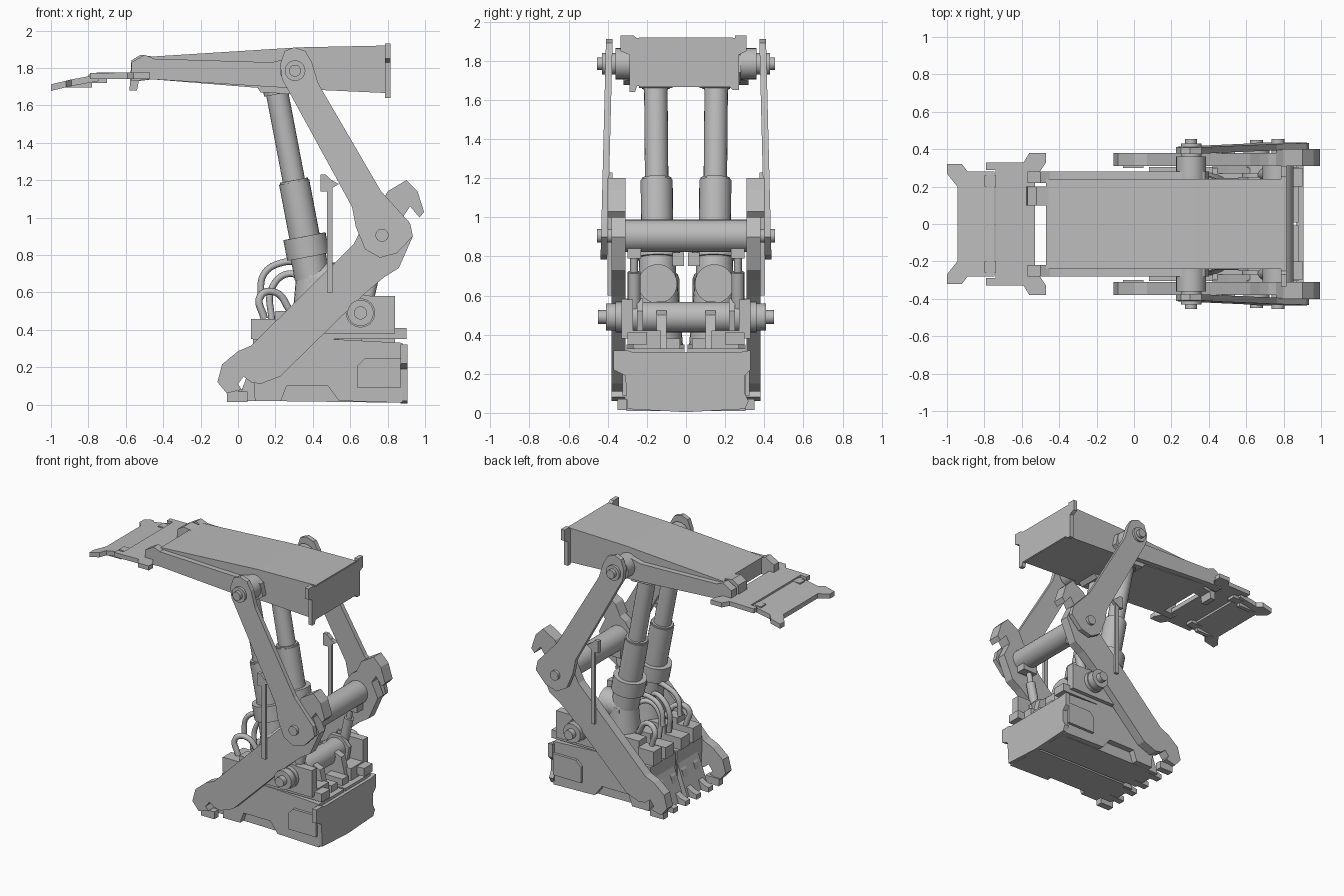
import bpy, bmesh, math
from mathutils import Vector

if "Cube" in bpy.data.objects:
    bpy.data.objects.remove(bpy.data.objects["Cube"])

steel = bpy.data.materials.new("steel_grey")
steel.diffuse_color = (0.5, 0.5, 0.5, 1)
steel.use_nodes = True
steel.node_tree.nodes["Principled BSDF"].inputs["Base Color"].default_value = steel.diffuse_color


def finish(name, bm, mirror=False, smooth=False):
    bmesh.ops.recalc_face_normals(bm, faces=bm.faces[:])
    me = bpy.data.meshes.new(name)
    bm.to_mesh(me)
    bm.free()
    me.materials.append(steel)
    ob = bpy.data.objects.new(name, me)
    bpy.context.collection.objects.link(ob)
    if smooth:
        bpy.ops.object.select_all(action='DESELECT')
        ob.select_set(True)
        bpy.context.view_layer.objects.active = ob
        bpy.ops.object.shade_smooth_by_angle(angle=math.radians(40))
    if mirror:
        m = ob.modifiers.new("mirror", 'MIRROR')
        m.use_axis = (False, True, False)
        m.use_mirror_merge = False
    return ob


def prism(name, pts, a, b, axis='y', mirror=False, warp=None):
    """Extrude an outline from a to b along an axis."""
    put = {'x': lambda p, t: (t, p[0], p[1]),
           'y': lambda p, t: (p[0], t, p[1]),
           'z': lambda p, t: (p[0], p[1], t)}[axis]
    bm = bmesh.new()
    lo = [bm.verts.new(put(p, a)) for p in pts]
    hi = [bm.verts.new(put(p, b)) for p in pts]
    bm.faces.new(lo)
    bm.faces.new(hi[::-1])
    n = len(pts)
    for i in range(n):
        j = (i + 1) % n
        bm.faces.new((lo[i], lo[j], hi[j], hi[i]))
    if warp:
        for v in bm.verts:
            v.co = warp(v.co)
    return finish(name, bm, mirror)


def box(name, x, y, z, mirror=False):
    return prism(name, [(x[0], z[0]), (x[1], z[0]), (x[1], z[1]), (x[0], z[1])],
                 y[0], y[1], 'y', mirror)


def rod(name, p, q, r, mirror=False, r2=None, n=24):
    p, q = Vector(p), Vector(q)
    bm = bmesh.new()
    bmesh.ops.create_cone(bm, cap_ends=True, segments=n, radius1=r,
                          radius2=r if r2 is None else r2, depth=(q - p).length)
    rot = (q - p).to_track_quat('Z', 'Y')
    for v in bm.verts:
        v.co = rot @ v.co + (p + q) / 2
    return finish(name, bm, mirror, True)


def hose(name, pts, r):
    cu = bpy.data.curves.new(name, 'CURVE')
    cu.dimensions = '3D'
    cu.bevel_depth, cu.bevel_resolution, cu.resolution_u = r, 2, 6
    cu.use_fill_caps = True
    sp = cu.splines.new('BEZIER')
    sp.bezier_points.add(len(pts) - 1)
    for bp, p in zip(sp.bezier_points, pts):
        bp.co = p
        bp.handle_left_type = bp.handle_right_type = 'AUTO'
    cu.materials.append(steel)
    ob = bpy.data.objects.new(name, cu)
    bpy.context.collection.objects.link(ob)
    bpy.ops.object.select_all(action='DESELECT')
    ob.select_set(True)
    bpy.context.view_layer.objects.active = ob
    bpy.ops.object.convert(target='MESH')


# Base: two pontoons, notched skirts, rear plate
prism("pontoon", [(.09, .02), (.88, .01), (.88, .33), (.68, .33), (.5, .35), (.08, .35)],
      .008, .26, mirror=True)
prism("base_skirt", [(.09, .02), (.23, .02), (.26, .1), (.48, .1), (.54, .02), (.88, .01),
                     (.88, .33), (.5, .35), (.08, .35)], .26, .305, mirror=True)
prism("skirt_rear_panel", [(.64, .09), (.87, .09), (.87, .25), (.68, .25), (.64, .21)],
      .305, .325, mirror=True)
prism("base_rear_plate", [(-.3, .02), (-.02, .005), (.02, .005), (.3, .02), (.32, .06),
                          (.3, .1), (.3, .19), (.33, .22), (.33, .32), (.27, .31), (-.27, .31),
                          (-.3, .32), (-.37, .32), (-.37, .22), (-.31, .19)], .87, .905, 'x')
box("deck_ledge", (.42, .9), (.2, .3), (.35, .41), True)
prism("pivot_pedestal", [(.42, .38), (.84, .38), (.84, .58), (.62, .58), (.5, .47)],
      .27, .33, mirror=True)
prism("inner_pedestal", [(.45, .33), (.82, .33), (.78, .5), (.62, .57), (.5, .5)],
      .1, .15, mirror=True)
box("deck_block", (.66, .84), (.13, .27), (.33, .42), True)
box("deck_small_block", (.7, .84), (.03, .1), (.33, .38), True)

# Control boxes and toes at the front of the base
for y in (.04, .18):
    box("control_box", (.07, .2), (y, y + .1), (.35, .43 + y * .15), True)
    box("valve_block", (.2, .34), (y, y + .09), (.35, .5), True)
    prism("front_toe", [(-.06, .015), (.1, .02), (.1, .26), (.06, .2), (.03, .09),
                        (-.02, .06), (-.06, .05)], y, y + .05, mirror=True)
prism("front_slope", [(.0, .02), (.1, .02), (.1, .3)], .02, .26, mirror=True)

# Lower arms with hooks and connecting tubes
prism("lower_arm", [(-.11, .12), (-.085, .215), (0, .285), (.07, .315), (.62, .86),
                    (.67, .96), (.72, 1.03), (.8, 1.08), (.86, 1.06), (.935, .9),
                    (.86, .73), (.78, .68), (.68, .595), (.225, .15), (.12, .11),
                    (.07, .12), (.03, .15), (0, .11), (.02, .08), (-.06, .06)],
      .31, .38, mirror=True)
prism("arm_hook", [(.76, 1.06), (.8, 1.14), (.9, 1.2), (.96, 1.14), (.995, 1.03),
                   (.97, 1.0), (.92, 1.06), (.88, 1.0)], .31, .4, mirror=True)
box("toe_bracket", (-.06, .05), (.3, .35), (.015, .07), True)
rod("upper_cross_tube", (.77, -.36, .905), (.77, .36, .905), .083)
rod("lower_cross_tube", (.655, -.36, .49), (.655, .36, .49), .078)
rod("lower_pin_boss", (.655, .33, .49), (.655, .41, .49), .07, True)
rod("lower_pin", (.655, .4, .49), (.655, .45, .49), .035, True)
for y in (.22, .3):
    prism("tube_lug", [(.6, .4), (.74, .4), (.76, .52), (.7, .585), (.61, .585), (.56, .5)],
          y, y + .03, mirror=True)

# Upper links, leaning slightly outward toward the bottom
prism("upper_link", [(.28, 1.66), (.61, 1.056), (.63, .95), (.68, .83), (.76, .785),
                     (.85, .81), (.935, .9), (.92, .97), (.765, 1.14), (.43, 1.715),
                     (.395, 1.83), (.36, 1.89), (.3, 1.91), (.25, 1.89), (.225, 1.82),
                     (.235, 1.74)], .378, .412, mirror=True,
      warp=lambda c: Vector((c.x, c.y + (1.785 - c.z) * .025, c.z)))
rod("link_lower_pin", (.77, .36, .905), (.77, .455, .905), .035, True)
rod("link_upper_boss", (.305, .24, 1.785), (.305, .36, 1.785), .08, True)
rod("link_upper_washer", (.305, .36, 1.785), (.305, .43, 1.785), .055, True)
rod("link_upper_pin", (.305, .42, 1.785), (.305, .455, 1.785), .032, True)

# Indicator rods outside the arms
box("indicator_rod", (.475, .505), (.38, .4), (.6, 1.2), True)
prism("indicator_flag", [(.44, 1.14), (.475, 1.14), (.54, 1.18), (.5, 1.2), (.47, 1.23),
                         (.44, 1.23)], .375, .405, mirror=True)

# Hydraulic legs
A, B = Vector((.195, .155, 1.74)), Vector((.405, .145, .64))


def leg(z):
    return A.lerp(B, (A.z - z) / (A.z - B.z))


rod("leg_head", leg(1.74), leg(1.66), .072, True)
rod("leg_piston", leg(1.68), leg(1.18), .06, True)
rod("leg_gland", leg(1.2), leg(1.17), .076, True)
rod("leg_barrel", leg(1.19), leg(.7), .082, True)
rod("leg_collar", leg(.9), leg(.79), .115, True)
rod("leg_foot", leg(.8), leg(.68), .095, True)
rod("leg_socket", (.41, .145, .68), (.41, .145, .34), .1, True, r2=.13)
rod("leg_foot_boss", (.38, .145, .66), (.56, .145, .66), .1, True)
box("leg_valve", (.36, .47), (.01, .07), (.75, .82), True)

# Small stabilising jacks
rod("jack_barrel", (.68, .265, .5), (.73, .265, .72), .033, True, n=16)
rod("jack_rod", (.73, .265, .72), (.76, .265, .88), .02, True, n=16)
box("jack_lug", (.7, .82), (.23, .3), (.79, .86), True)

# Hoses between the control boxes and the legs
for s in (-1, 1):
    hose("hose_outer", [(.14, s * .2, .46), (.12, s * .2, .58), (.2, s * .18, .6),
                        (.28, s * .16, .5)], .02)
    hose("hose_upper", [(.12, s * .1, .57), (.14, s * .1, .7), (.24, s * .1, .76),
                        (.34, s * .12, .76)], .018)
    hose("hose_inner", [(.18, s * .06, .45), (.18, s * .05, .62), (.27, s * .06, .7),
                        (.36, s * .1, .66)], .018)

# Canopy: tapered beam, side rails, rear plate
prism("canopy_beam", [(-.47, 1.74), (.15, 1.69), (.37, 1.685), (.81, 1.665), (.81, 1.92),
                      (.33, 1.91), (-.47, 1.86)], -.24, .24)
prism("canopy_rail", [(-.56, 1.77), (-.47, 1.74), (.15, 1.7), (.33, 1.69), (.4, 1.74),
                      (.38, 1.83), (.3, 1.86), (.18, 1.83), (-.48, 1.85), (-.56, 1.83)],
      .24, .28, mirror=True)
prism("canopy_rear_plate", [(-.335, 1.93), (-.27, 1.93), (-.25, 1.915), (.25, 1.915),
                            (.25, 1.93), (.31, 1.93), (.31, 1.85), (.27, 1.83), (.27, 1.65),
                            (.24, 1.65), (.22, 1.67), (-.25, 1.67), (-.26, 1.64),
                            (-.29, 1.64), (-.29, 1.83), (-.335, 1.85)], .785, .815, 'x')
prism("piston_saddle", [(.1, 1.7), (.12, 1.67), (.28, 1.66), (.32, 1.7)], .07, .24, mirror=True)

# Hinge brackets at the canopy tip
prism("tip_hinge", [(-.58, 1.68), (-.54, 1.68), (-.53, 1.73), (-.45, 1.74), (-.45, 1.86),
                    (-.52, 1.87), (-.57, 1.84)], .1, .2)
for y in (-.28, .22):
    prism("tip_side_hinge", [(-.57, 1.73), (-.45, 1.74), (-.45, 1.85), (-.5, 1.87),
                             (-.57, 1.83)], y, y + .06)


# Two hinged tip flaps, drooping toward the front
def droop(c):
    return Vector((c.x, c.y, c.z + (.03 if c.x > -.78 else .03 + (c.x + .78) * .24)))


near = [(-.53, .24), (-.47, .33), (-.47, .38), (-.56, .38), (-.59, .33), (-.79, .33),
        (-.79, .29), (-.74, .29)]
prism("inner_flap", near + [(x, -y) for x, y in near[::-1]], 1.712, 1.745, 'z', warp=droop)
far = [(-.745, .28), (-.89, .28), (-.92, .32), (-1, .32), (-1, .27), (-.945, .2)]
prism("outer_flap", far + [(x, -y) for x, y in far[::-1]], 1.7, 1.735, 'z', warp=droop)
for y in (-.26, .2):
    box("flap_hinge", (-.8, -.7), (y, y + .06), (1.72, 1.765))
    box("flap_rib", (-.93, -.78), (y, y + .03), (1.695, 1.72))
